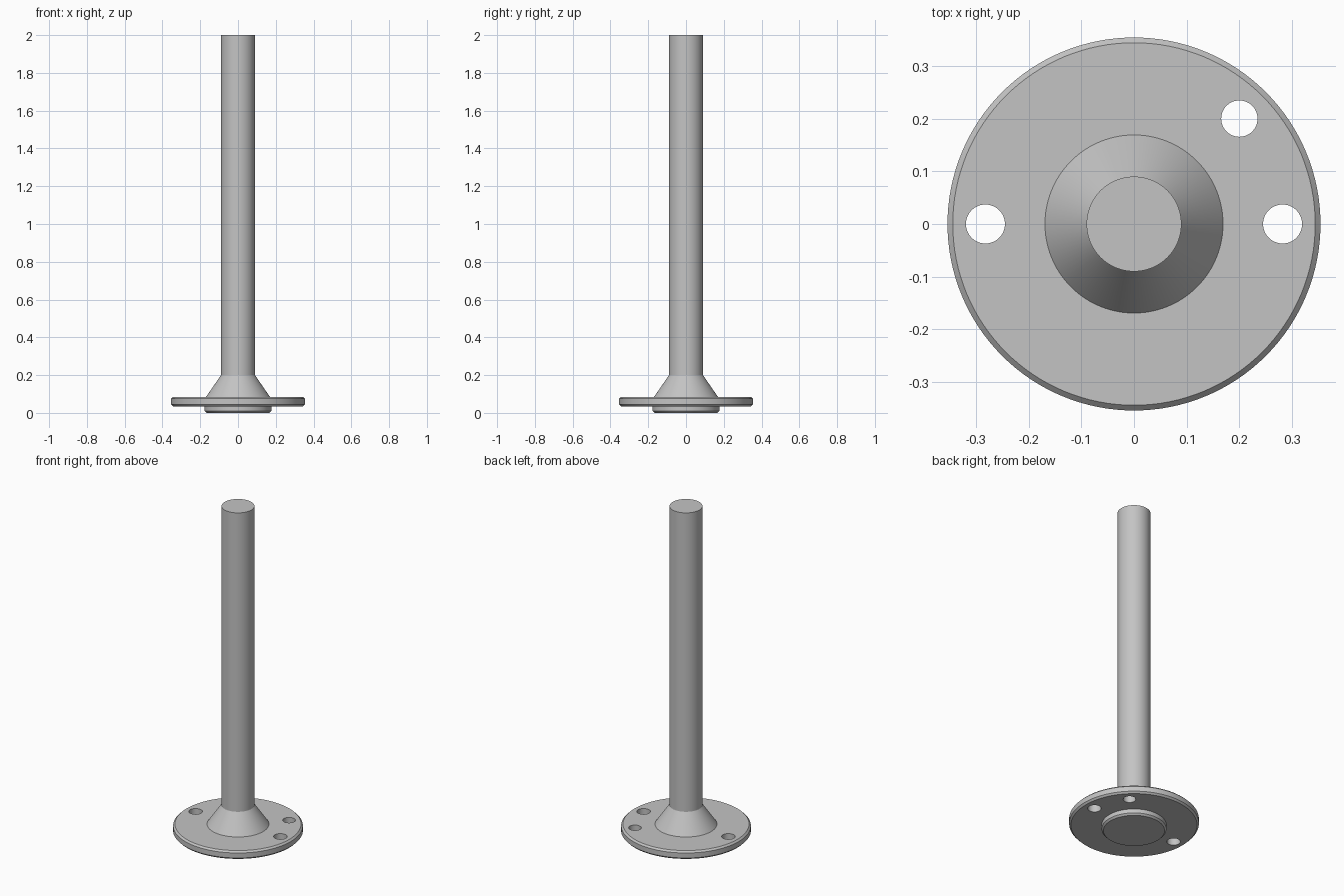
import bpy
import bmesh
from math import radians, tau

cube = bpy.data.objects.get("Cube")
if cube:
    bpy.data.objects.remove(cube, do_unlink=True)

GREY = (0.55, 0.55, 0.55, 1)
steel = bpy.data.materials.new("grey steel")
steel.use_nodes = True
steel.diffuse_color = GREY
steel.node_tree.nodes["Principled BSDF"].inputs["Base Color"].default_value = GREY


def lathe(name, profile, steps=96, centre=(0, 0)):
    """Spin (radius, height) points about z and cap both ends."""
    bm = bmesh.new()
    verts = [bm.verts.new((r, 0, z)) for r, z in profile]
    edges = [bm.edges.new(pair) for pair in zip(verts, verts[1:])]
    bmesh.ops.spin(bm, geom=verts + edges, cent=(0, 0, 0), axis=(0, 0, 1),
                   angle=tau, steps=steps, use_merge=True)
    bmesh.ops.remove_doubles(bm, verts=bm.verts, dist=1e-5)
    bmesh.ops.holes_fill(bm, edges=[e for e in bm.edges if e.is_boundary], sides=0)
    bmesh.ops.recalc_face_normals(bm, faces=bm.faces)
    mesh = bpy.data.meshes.new(name)
    bm.to_mesh(mesh)
    bm.free()
    mesh.materials.append(steel)
    obj = bpy.data.objects.new(name, mesh)
    obj.location = (*centre, 0)
    bpy.context.collection.objects.link(obj)
    return obj


# Round flange, chamfered on both rims
R, C, LOW, HIGH = 0.354, 0.01, 0.035, 0.085
flange = lathe("flange", [(R - C, LOW), (R, LOW + C), (R, HIGH - C), (R - C, HIGH)], 128)

# Locating boss below, conical hub and shaft above
boss = lathe("boss", [(0.167, 0), (0.177, 0.01), (0.177, 0.05)])
hub = lathe("hub", [(0.169, 0.07), (0.169, HIGH), (0.09, 0.2)])
shaft = lathe("shaft", [(0.09, 0.19), (0.09, 2)])

# Three bolt holes through the flange
for x, y, r in ((-0.282, 0, 0.037), (0.282, 0, 0.037), (0.2, 0.2, 0.0345)):
    cutter = lathe("hole_cutter", [(r, -0.1), (r, 0.2)], 48, (x, y))
    cut = flange.modifiers.new("bolt hole", 'BOOLEAN')
    cut.operation = 'DIFFERENCE'
    cut.solver = 'EXACT'
    cut.object = cutter
    bpy.context.view_layer.objects.active = flange
    bpy.ops.object.modifier_apply(modifier=cut.name)
    bpy.data.objects.remove(cutter, do_unlink=True)

# Smooth round walls, sharp rims
bpy.ops.object.select_all(action='DESELECT')
for part in (flange, boss, hub, shaft):
    part.select_set(True)
bpy.context.view_layer.objects.active = flange
bpy.ops.object.shade_smooth_by_angle(angle=radians(25))
